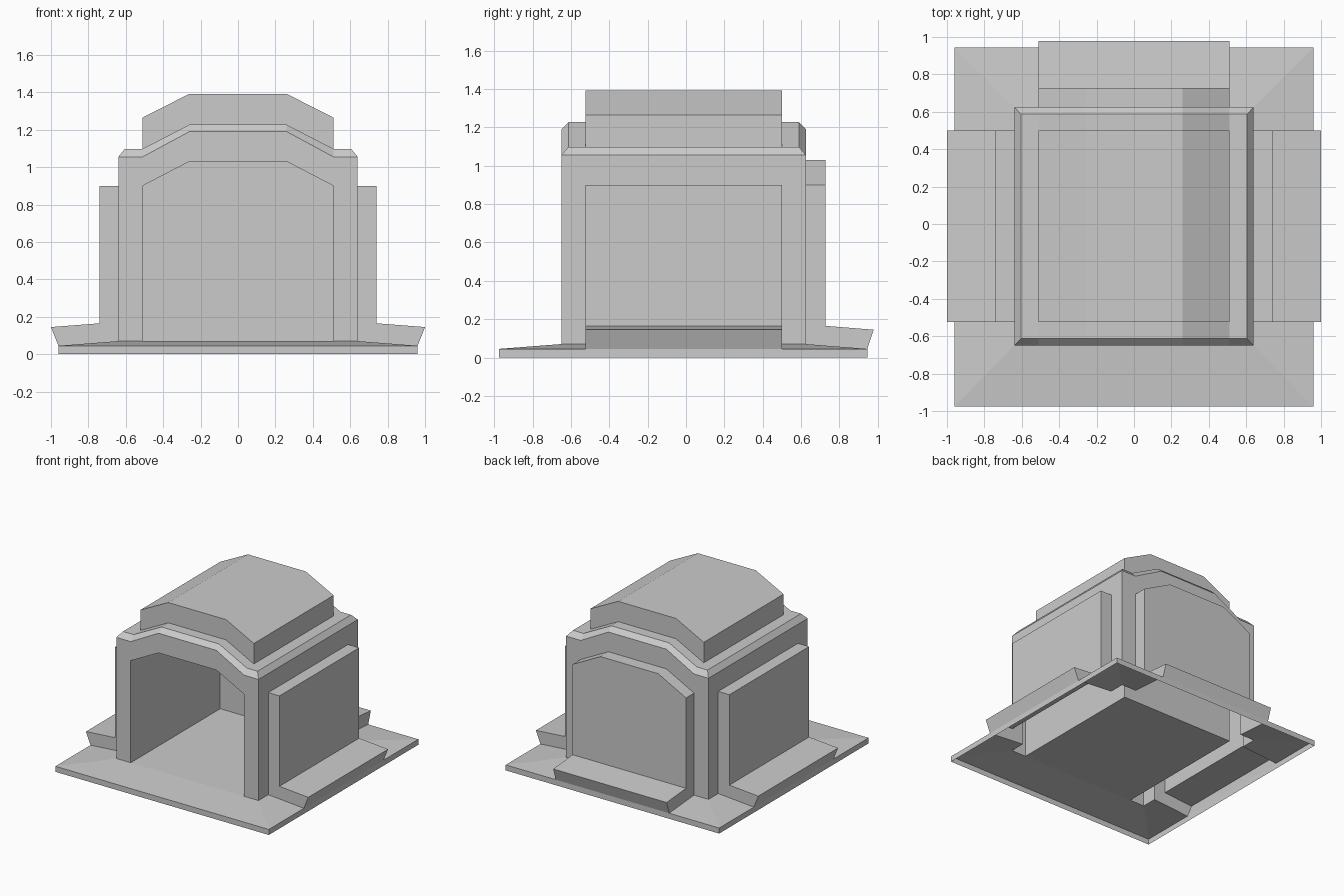
import bpy, bmesh

if "Cube" in bpy.data.objects:
    bpy.data.objects.remove(bpy.data.objects["Cube"])


def make(name, polys):
    """Build one object from coordinate polygons, welding shared corners."""
    bm = bmesh.new()
    for poly in polys:
        pts = []
        for p in poly:
            p = tuple(round(c, 4) for c in p)
            if p not in pts:
                pts.append(p)
        if len(pts) > 2:
            bm.faces.new([bm.verts.new(p) for p in pts])
    bmesh.ops.remove_doubles(bm, verts=bm.verts, dist=0.0005)
    bmesh.ops.recalc_face_normals(bm, faces=bm.faces)
    me = bpy.data.meshes.new(name)
    bm.to_mesh(me)
    bm.free()
    ob = bpy.data.objects.new(name, me)
    bpy.context.collection.objects.link(ob)
    return ob


def section(half, y):
    """Mirror a half profile (x, z) into a full arch at depth y."""
    return [(x, y, z) for x, z in half] + [(-x, y, z) for x, z in reversed(half)]


def strip(a, b):
    return [[a[i], a[i + 1], b[i + 1], b[i]] for i in range(len(a) - 1)]


# Chamber: arched shell lofted from the inner lining, over the roof, to the back
FRONT, BACK, Y0, Y1 = -0.65, 0.625, -0.525, 0.50
arch = [(.51, .07)] + [(.51, .9)] * 5 + [(.26, 1.03)]
side = [(.64, .07), (.64, .9), (.64, 1.055)]
outer = side + [(.64, 1.055), (.51, 1.055), (.51, 1.055), (.26, 1.19)]
upper = side + [(.605, 1.098), (.51, 1.098), (.51, 1.098), (.26, 1.227)]
roof = side + [(.605, 1.098), (.51, 1.098), (.51, 1.265), (.26, 1.392)]
stations = [(arch, Y1), (arch, FRONT), (outer, FRONT), (upper, FRONT + .037),
            (upper, Y0), (roof, Y0), (roof, Y1), (upper, Y1),
            (upper, BACK - .037), (outer, BACK), (arch, BACK)]
loops = [section(h, y) for h, y in stations]
polys = [loops[0], [loops[1][0], loops[1][-1], loops[0][-1], loops[0][0]]]
for i in range(len(loops) - 1):
    quads = strip(loops[i], loops[i + 1])
    if i == 5:                      # side walls stay open behind the panels
        quads = quads[1:-1]
    polys += quads
make("chamber", polys)

# Side panels with flared skirts
def flare(wall, face, tip, rim):
    upright = [(wall, .07), (wall, .9), (face, .9), (face, .165)]
    skirt = [(wall, .07), (face, .165), (tip, .145), (rim, .045)]
    return upright, skirt


for name, s in (("right_panel", 1), ("left_panel", -1)):
    up, sk = flare(.64, .74, 1.0, .96)
    polys = [[(s * x, y, z) for x, z in part] for y in (Y0, Y1) for part in (up, sk)]
    path = up[1:] + sk[2:]
    polys += strip([(s * x, Y0, z) for x, z in path], [(s * x, Y1, z) for x, z in path])
    make(name, polys)

# Back panel: arched top with the same flared skirt
up, sk = flare(BACK, .728, .978, .945)
polys = [[(x, y, z) for y, z in part] for x in (-.51, .51) for part in (up, sk)]
top = [(.51, .9), (.26, 1.03)]
polys += strip(section(top, BACK), section(top, .728))
polys.append(section([(.51, .165)] + top, .728))
path = sk[1:]
polys += strip([(-.51, y, z) for y, z in path], [(.51, y, z) for y, z in path])
make("back_panel", polys)

# Base plate: hollow sloped apron, open beneath the three skirts
E, N, S = .96, .945, -.975
pairs = [((.51, N), (.51, BACK)), ((E, N), (.64, BACK)), ((E, Y1), (.64, Y1)),
         ((E, Y0), (.64, Y0)), ((E, S), (.64, FRONT))]
pairs += [((-a[0], a[1]), (-b[0], b[1])) for a, b in reversed(pairs)]
out = [(*a, .045) for a, b in pairs]
inn = [(*b, .07) for a, b in pairs]
low = [(*a, 0) for a, b in pairs]
polys = [q for i, q in enumerate(strip(out, inn)) if i not in (2, 6)]
polys += strip(low + low[:1], out + out[:1])
make("base_plate", polys)
